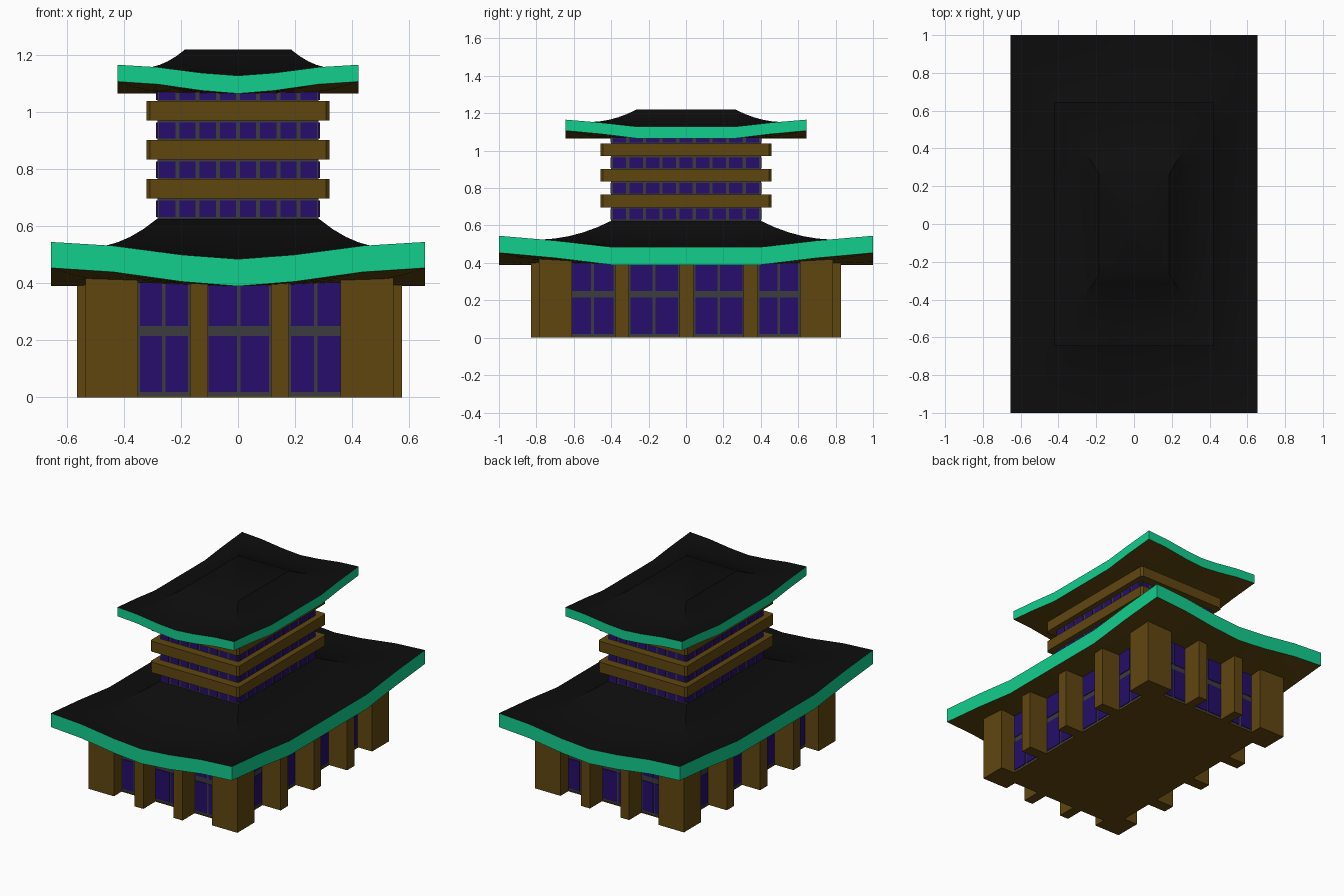
import bpy, bmesh
from mathutils import Matrix

if "Cube" in bpy.data.objects:
    bpy.data.objects.remove(bpy.data.objects["Cube"])


def material(name, rgb):
    m = bpy.data.materials.new(name)
    m.diffuse_color = (*rgb, 1)
    m.use_nodes = True
    m.node_tree.nodes["Principled BSDF"].inputs["Base Color"].default_value = m.diffuse_color
    return m


BLACK = material("roof_black", (0.004, 0.004, 0.004))
TEAL = material("trim_teal", (0.006, 0.62, 0.27))
WOOD = material("wood_brown", (0.115, 0.062, 0.005))
GLASS = material("glass_indigo", (0.019, 0.004, 0.145))
FRAME = material("frame_grey", (0.045, 0.045, 0.05))


def finish(bm, name, mat, smooth=False):
    bmesh.ops.recalc_face_normals(bm, faces=bm.faces)
    me = bpy.data.meshes.new(name)
    bm.to_mesh(me)
    bm.free()
    me.materials.append(mat)
    ob = bpy.data.objects.new(name, me)
    bpy.context.collection.objects.link(ob)
    if smooth:
        bpy.ops.object.select_all(action='DESELECT')
        ob.select_set(True)
        bpy.context.view_layer.objects.active = ob
        bpy.ops.object.shade_smooth_by_angle()
    return ob


def add_box(bm, x0, x1, y0, y1, z0, z1):
    m = Matrix.Translation(((x0 + x1) / 2, (y0 + y1) / 2, (z0 + z1) / 2))
    m = m @ Matrix.Diagonal((x1 - x0, y1 - y0, z1 - z0, 1))
    bmesh.ops.create_cube(bm, size=1, matrix=m)


def box(name, mat, *dims):
    bm = bmesh.new()
    add_box(bm, *dims)
    return finish(bm, name, mat)


# Eave shape: (fraction along the side, lift) for short and long sides
SHORT = [(0, 0), (0.3, 0.25), (0.67, 0.78), (1, 1)]
LONG = [(0, 0), (0.4, 0), (0.7, 0.57), (1, 1)]


def eave_loop():
    def side(curve):
        return [(-f, l) for f, l in reversed(curve)] + list(curve[1:-1])
    s, l = side(SHORT), side(LONG)
    return ([(f, -1, h) for f, h in s] + [(1, f, h) for f, h in l] +
            [(-f, 1, h) for f, h in s] + [(-1, -f, h) for f, h in l])


def loft(name, mat, rings, cap, smooth=False):
    bm = bmesh.new()
    loops = [[bm.verts.new(p) for p in r] for r in rings]
    n = len(loops[0])
    for a, b in zip(loops, loops[1:]):
        for i in range(n):
            j = (i + 1) % n
            bm.faces.new((a[i], a[j], b[j], b[i]))
    if cap:
        bm.faces.new(loops[-1])
    return finish(bm, name, mat, smooth)


def curved_roof(name, outer, inner, z_low, z_eave, z_top, lift_low, lift_top):
    loop = eave_loop()

    def ring(s, z, lift):
        hx = outer[0] + (inner[0] - outer[0]) * s
        hy = outer[1] + (inner[1] - outer[1]) * s
        return [(u * hx, v * hy, z + lift * h * (1 - s) ** 2) for u, v, h in loop]

    steps = [i / 8 for i in range(9)]
    loft(name + "_tiles", BLACK,
         [ring(s, z_eave + (z_top - z_eave) * s ** 2.2, lift_top) for s in steps],
         True, True)
    loft(name + "_fascia", TEAL,
         [ring(0, z_low, lift_low), ring(0, z_eave, lift_top)], False)
    loft(name + "_soffit", WOOD,
         [ring(s, z_low, lift_low) for s in steps], True, True)


curved_roof("lower_roof", (0.655, 1.0), (0.285, 0.40), 0.39, 0.485, 0.625, 0.064, 0.06)
curved_roof("upper_roof", (0.422, 0.645), (0.185, 0.265), 1.065, 1.128, 1.22, 0.042, 0.038)


def panes(bm, spans, rows, wall_x, wall_y, along_x, cx=0.0):
    """Thin glass panes on both opposite walls."""
    t = 0.004
    for a, b in spans:
        for z0, z1 in rows:
            for sg in (-1, 1):
                if along_x:
                    y = sg * wall_y
                    add_box(bm, a, b, y - t, y + t, z0, z1)
                else:
                    x = cx + sg * wall_x
                    add_box(bm, x - t, x + t, a, b, z0, z1)


def split(a, b, n, gap):
    w = (b - a) / n
    return [(a + i * w + gap / 2, a + (i + 1) * w - gap / 2) for i in range(n)]


# Ground floor: recessed glazed core, floor slab and pillars
CX = 0.005
WX, WY = 0.435, 0.70
box("ground_wall", FRAME, CX - WX, CX + WX, -WY, WY, 0.003, 0.44)
box("floor_slab", WOOD, CX - WX - 0.005, CX + WX + 0.005, -WY - 0.005, WY + 0.005, 0, 0.006)

bm = bmesh.new()
for sx in (-1, 1):
    for sy in (-1, 1):
        x0, x1 = sorted((CX + sx * 0.355, CX + sx * 0.54))
        y0, y1 = sorted((sy * 0.61, sy * 0.785))
        add_box(bm, x0, x1, y0, y1, 0, 0.44)
finish(bm, "corner_pillars", WOOD)

bm = bmesh.new()
for sg in (-1, 1):
    for px in (-0.142, 0.142):
        y0, y1 = sorted((sg * 0.65, sg * 0.83))
        add_box(bm, CX + px - 0.032, CX + px + 0.032, y0, y1, 0, 0.43)
    for py in (-0.342, 0.002, 0.346):
        x0, x1 = sorted((CX + sg * 0.40, CX + sg * 0.57))
        add_box(bm, x0, x1, py - 0.038, py + 0.038, 0, 0.43)
finish(bm, "wall_pillars", WOOD)

rows = [(0.02, 0.215), (0.25, 0.42)]
front = [s for a, b in ((-0.35, -0.17), (-0.11, 0.115), (0.18, 0.365))
         for s in split(a, b, 2, 0.012)]
flank = [s for a, b in ((-0.62, -0.38), (-0.305, -0.037), (0.043, 0.308), (0.385, 0.605))
         for s in split(a, b, 2, 0.014)]
bm = bmesh.new()
panes(bm, front, rows, WX, WY, True)
panes(bm, flank, rows, WX, WY, False, CX)
finish(bm, "ground_windows", GLASS)

# Tower: core, window rows and wrap-around bands
TX, TY = 0.283, 0.40
box("tower_wall", FRAME, -TX, TX, -TY, TY, 0.60, 1.11)
rows = [(0.632, 0.69), (0.77, 0.827), (0.907, 0.964), (1.043, 1.10)]
bm = bmesh.new()
panes(bm, split(-TX, TX, 8, 0.014), rows, TX, TY, True)
panes(bm, split(-TY, TY, 9, 0.018), rows, TX, TY, False)
finish(bm, "tower_windows", GLASS)

for i, z in enumerate((0.697, 0.834, 0.971)):
    bm = bmesh.new()
    add_box(bm, -0.32, 0.32, -0.456, 0.456, z, z + 0.068)
    corners = [e for e in bm.edges if abs(e.verts[0].co.z - e.verts[1].co.z) > 0.01]
    bmesh.ops.bevel(bm, geom=corners, offset=0.012, segments=1, affect='EDGES')
    finish(bm, f"tower_band_{i + 1}", WOOD)
